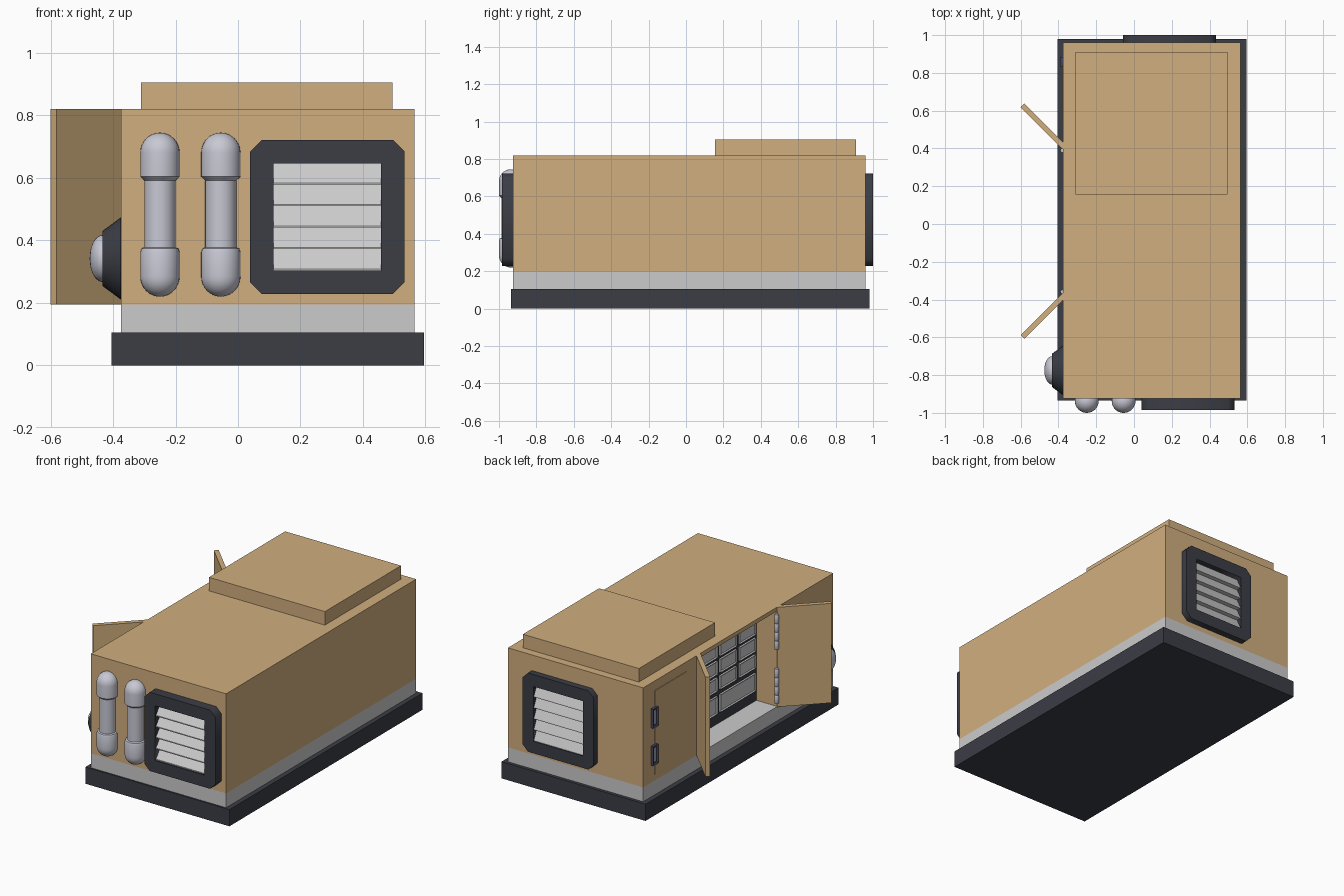
import bpy, bmesh, math
from mathutils import Matrix, Vector

if "Cube" in bpy.data.objects:
    bpy.data.objects.remove(bpy.data.objects["Cube"])


def mat(name, r, g, b):
    m = bpy.data.materials.new(name)
    m.diffuse_color = (r, g, b, 1)
    m.use_nodes = True
    m.node_tree.nodes["Principled BSDF"].inputs["Base Color"].default_value = m.diffuse_color
    return m


TAN = mat("tan_paint", 0.64, 0.43, 0.21)
DARK = mat("dark_metal", 0.044, 0.047, 0.06)
STEEL = mat("pale_steel", 0.58, 0.58, 0.66)
BLUE = mat("latch_blue", 0.06, 0.06, 0.13)


def finish(name, bm, material=None):
    bmesh.ops.recalc_face_normals(bm, faces=bm.faces)
    me = bpy.data.meshes.new(name)
    bm.to_mesh(me)
    bm.free()
    ob = bpy.data.objects.new(name, me)
    bpy.context.collection.objects.link(ob)
    if material:
        me.materials.append(material)
    return ob


def box(name, x, y, z, material=None, inset=None):
    """Box from (min, max) ranges; inset=(border, depth) recesses the -x face."""
    bm = bmesh.new()
    size = Vector((x[1] - x[0], y[1] - y[0], z[1] - z[0]))
    mid = Vector((sum(x) / 2, sum(y) / 2, sum(z) / 2))
    bmesh.ops.create_cube(bm, size=1, matrix=Matrix.Translation(mid) @ Matrix.Diagonal((*size, 1)))
    if inset:
        bm.normal_update()
        face = min(bm.faces, key=lambda f: f.normal.x)
        bmesh.ops.inset_region(bm, faces=[face], thickness=inset[0], depth=-inset[1])
    return finish(name, bm, material)


def lathe(name, profile, matrix, material, steps=32):
    """Spin (radius, height) points about z, then place with matrix."""
    bm = bmesh.new()
    vs = [bm.verts.new((r, 0, h)) for r, h in profile]
    es = [bm.edges.new(p) for p in zip(vs, vs[1:])]
    bmesh.ops.spin(bm, geom=vs + es, cent=(0, 0, 0), axis=(0, 0, 1),
                   angle=math.tau, steps=steps)
    bmesh.ops.remove_doubles(bm, verts=bm.verts, dist=1e-5)
    bmesh.ops.transform(bm, matrix=matrix, verts=bm.verts)
    ob = finish(name, bm, material)
    bpy.ops.object.select_all(action='DESELECT')
    ob.select_set(True)
    bpy.context.view_layer.objects.active = ob
    bpy.ops.object.shade_smooth_by_angle(angle=math.radians(30))
    return ob


def arc(radius, height, base, n=8):
    """Quarter dome from rim to pole."""
    return [(radius * math.cos(i / n * math.pi / 2), base + height * math.sin(i / n * math.pi / 2))
            for i in range(n)] + [(0, base + height)]


# base, plinth and main housing
box("base_slab", (-0.405, 0.595), (-0.935, 0.98), (0, 0.105), DARK)
box("plinth", (-0.375, 0.565), (-0.925, 0.96), (0.105, 0.195))
body = box("housing", (-0.375, 0.565), (-0.925, 0.96), (0.195, 0.82), TAN)
box("roof_box", (-0.31, 0.495), (0.155, 0.91), (0.82, 0.905), TAN)

# door bay cut into the left side
cutter = box("bay_cutter", (-0.5, -0.215), (-0.37, 0.40), (0.1951 - 0.05, 0.795), TAN)
mod = body.modifiers.new("bay", 'BOOLEAN')
mod.object = cutter
mod.solver = 'EXACT'
bpy.context.view_layer.objects.active = body
bpy.ops.object.modifier_apply(modifier="bay")
bpy.data.objects.remove(cutter)

# control panel with framed modules
box("control_panel", (-0.23, -0.21), (-0.37, 0.40), (0.195, 0.795), DARK)
for c in range(4):
    y = -0.27 + c * 0.19
    for r in range(3):
        z = 0.66 - r * 0.105
        box("panel_module", (-0.242, -0.229), (y - 0.08, y + 0.08), (z - 0.042, z + 0.042),
            None, (0.01, 0.006))
for y in (-0.175, 0.205):
    box("panel_drawer", (-0.242, -0.229), (y - 0.175, y + 0.175), (0.265, 0.375),
        None, (0.01, 0.006))

# open doors and their hinges
for side, y in ((1, 0.405), (-1, -0.375)):
    door = box("door", (-0.315, 0), (-0.014, 0.014), (0.195, 0.82), TAN)
    door.location = (-0.368, y, 0)
    door.rotation_euler.z = -side * math.pi / 4
    for z0 in (0.22, 0.56):
        for k in range(4):
            h = 0.055
            lathe("hinge_knuckle", [(0, 0), (0.011, 0), (0.013, 0.004), (0.013, h - 0.006),
                                    (0.011, h - 0.002), (0, h - 0.002)],
                  Matrix.Translation((-0.378, y - side * 0.016, z0 + k * h)), STEEL, 12)

# small side hatch and latches
box("side_hatch", (-0.379, -0.37), (0.53, 0.85), (0.235, 0.76), TAN)
for z in (0.365, 0.60):
    box("latch", (-0.393, -0.375), (0.835, 0.885), (z - 0.06, z + 0.06), BLUE, (0.01, 0.008))
    box("latch_handle", (-0.392, -0.38), (0.852, 0.868), (z - 0.042, z + 0.042), STEEL)


def vent(name, cx, wall, s, depth):
    """Chamfered frame with louvres on the wall facing s along y."""
    cz, o, c, i = 0.475, 0.247, 0.037, 0.172
    curve = bpy.data.curves.new(name, 'CURVE')
    curve.dimensions = '2D'
    curve.fill_mode = 'BOTH'
    curve.extrude = depth / 2
    q = o - c
    loops = [[(-q, -o), (q, -o), (o, -q), (o, q), (q, o), (-q, o), (-o, q), (-o, -q)],
             [(-i, -i), (i, -i), (i, i), (-i, i)]]
    for pts in loops:
        sp = curve.splines.new('POLY')
        sp.points.add(len(pts) - 1)
        for p, (u, v) in zip(sp.points, pts):
            p.co = (u, v, 0, 1)
        sp.use_cyclic_u = True
    ob = bpy.data.objects.new(name + "_frame", curve)
    bpy.context.collection.objects.link(ob)
    curve.materials.append(DARK)
    ob.location = (cx, wall + s * depth / 2, cz)
    ob.rotation_euler.x = math.pi / 2
    bpy.ops.object.select_all(action='DESELECT')
    ob.select_set(True)
    bpy.context.view_layer.objects.active = ob
    bpy.ops.object.convert(target='MESH')
    # wedge louvres
    bm = bmesh.new()
    pitch = 2 * i / 5
    for k in range(5):
        z = cz - i + k * pitch
        prof = [(-0.002, z), (depth * 0.85, z), (depth * 0.85, z + 0.006), (0.004, z + pitch),
                (-0.002, z + pitch)]
        f = bm.faces.new([bm.verts.new((cx - i, wall + s * d, h)) for d, h in prof])
        ext = bmesh.ops.extrude_face_region(bm, geom=[f])
        bmesh.ops.translate(bm, vec=(2 * i, 0, 0),
                            verts=[g for g in ext["geom"] if isinstance(g, bmesh.types.BMVert)])
    finish(name + "_louvres", bm)


vent("front_vent", 0.286, -0.925, -1, 0.06)
vent("back_vent", 0.188, 0.96, 1, 0.04)

# twin front pipes with domed end caps
top = [(0.05, 0.592), (0.063, 0.604)] + arc(0.063, 0.065, 0.68)
low = [(r, 0.965 - h) for r, h in reversed(arc(0.063, 0.065, 0.68))]
pipe = low + [(0.063, 0.362), (0.059, 0.374), (0.05, 0.378)] + top
for x in (-0.25, -0.055):
    lathe("front_pipe", pipe, Matrix.Translation((x, -0.937, 0)), STEEL)

# side lamp: flared housing and dome, pointing to -x
place = Matrix.Translation((-0.37, -0.775, 0.342)) @ Matrix.Rotation(-math.pi / 2, 4, 'Y')
lathe("lamp_housing", [(0, 0), (0.131, 0), (0.131, 0.006), (0.088, 0.064), (0, 0.064)], place, DARK)
lathe("lamp_dome", [(0.075, 0.06)] + arc(0.075, 0.041, 0.064), place, STEEL)
